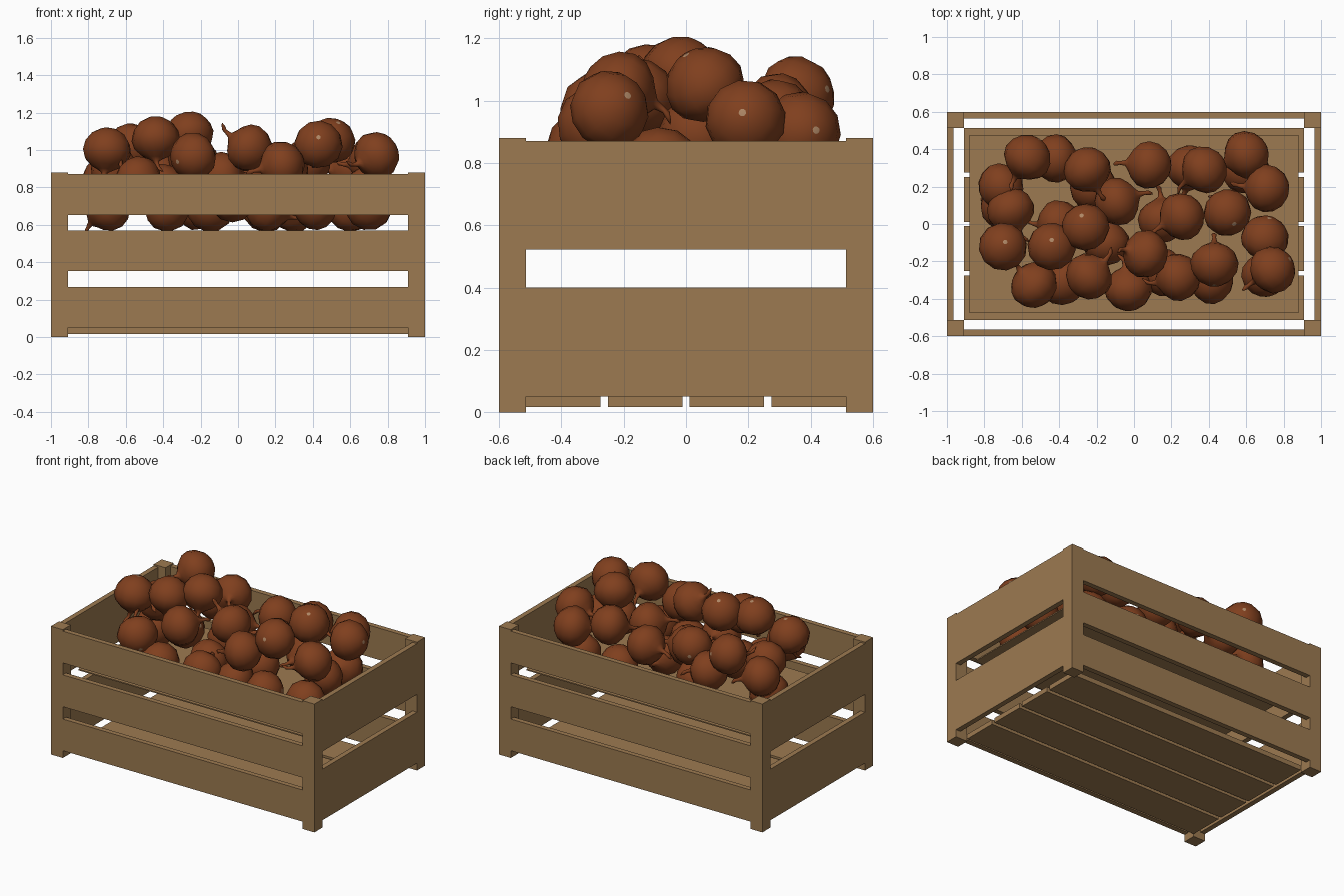
import bpy, bmesh, math, random
from mathutils import Vector, Matrix

if "Cube" in bpy.data.objects:
    bpy.data.objects.remove(bpy.data.objects["Cube"])

random.seed(4)


def mat(name, col):
    m = bpy.data.materials.new(name)
    m.diffuse_color = (*col, 1)
    m.use_nodes = True
    m.node_tree.nodes["Principled BSDF"].inputs["Base Color"].default_value = m.diffuse_color
    return m


wood = mat("crate wood", (0.335, 0.195, 0.082))
skin = mat("onion skin", (0.215, 0.050, 0.013))
root = mat("onion root", (0.42, 0.24, 0.13))


def box(name, x0, x1, y0, y1, z0, z1):
    bm = bmesh.new()
    bmesh.ops.create_cube(bm, size=1)
    for v in bm.verts:
        v.co = ((x0 + x1) / 2 + v.co.x * (x1 - x0),
                (y0 + y1) / 2 + v.co.y * (y1 - y0),
                (z0 + z1) / 2 + v.co.z * (z1 - z0))
    me = bpy.data.meshes.new(name)
    bm.to_mesh(me)
    bm.free()
    me.materials.append(wood)
    ob = bpy.data.objects.new(name, me)
    bpy.context.collection.objects.link(ob)
    return ob


# corner posts
for sx in (-1, 1):
    for sy in (-1, 1):
        xs, ys = sorted((sx * 0.91, sx)), sorted((sy * 0.513, sy * 0.6))
        box("corner_post", *xs, *ys, 0, 0.88)

# long wall slats, front and back
for s in (-1, 1):
    ys = sorted((s * 0.565, s * 0.6))
    for z0, z1 in ((0.05, 0.267), (0.352, 0.57), (0.652, 0.87)):
        box("long_slat", -0.91, 0.91, *ys, z0, z1)

# end wall slats, left and right
for s in (-1, 1):
    xs = sorted((s * 0.965, s))
    for z0, z1 in ((0.05, 0.40), (0.522, 0.87)):
        box("end_slat", *xs, -0.513, 0.513, z0, z1)

# floor boards and the raised tray that carries the onions
for y0, y1 in ((-0.513, -0.275), (-0.25, -0.012), (0.012, 0.25), (0.275, 0.513)):
    box("floor_board", -0.91, 0.91, y0, y1, 0.017, 0.05)
box("raised_tray", -0.88, 0.88, -0.475, 0.475, 0.562, 0.57)


# onion: lathed bulb with a bent dry stem, rows are (height, radius, sideways bend)
PROFILE = [(-0.119, 0.012, 0), (-0.112, 0.045, 0), (-0.085, 0.090, 0),
           (-0.04, 0.121, 0), (0.01, 0.130, 0), (0.055, 0.115, 0),
           (0.090, 0.078, 0), (0.110, 0.040, 0), (0.126, 0.016, 0.003),
           (0.155, 0.010, 0.012), (0.175, 0.014, 0.025), (0.19, 0.005, 0.045)]
SIDES = 12
bm = bmesh.new()
rings = []
for z, r, b in PROFILE:
    rings.append([bm.verts.new((b + r * math.cos(2 * math.pi * i / SIDES),
                                r * math.sin(2 * math.pi * i / SIDES), z))
                  for i in range(SIDES)])
for a, b in zip(rings, rings[1:]):
    for i in range(SIDES):
        j = (i + 1) % SIDES
        bm.faces.new((a[i], a[j], b[j], b[i]))
bm.faces.new(rings[0][::-1]).material_index = 1
bm.faces.new(rings[-1])
for f in bm.faces:
    f.smooth = True
onion_mesh = bpy.data.meshes.new("onion")
bm.to_mesh(onion_mesh)
bm.free()
onion_mesh.materials.append(skin)
onion_mesh.materials.append(root)


def onion(x, y, z, d=None):
    if d is None:
        a = random.uniform(0, 2 * math.pi)
        # stems of the outer onions lean back towards the heap
        d = (math.cos(a) - 0.8 * x, math.sin(a) - 1.6 * y, random.uniform(-0.4, 0.4))
    ob = bpy.data.objects.new("onion", onion_mesh)
    q = Vector(d).normalized().to_track_quat('Z', 'Y').to_matrix().to_4x4()
    spin = Matrix.Rotation(random.uniform(0, 6.28), 4, 'Z')
    ob.matrix_world = Matrix.Translation((x, y, z)) @ q @ spin
    bpy.context.collection.objects.link(ob)


# upper heap with known stem directions
onion(-0.70, -0.12, 1.00, (-0.1, -0.2, -1))
onion(-0.44, -0.12, 1.06, (0.0, -0.3, -1))
onion(-0.26, -0.015, 1.085, (0.2, -0.6, -1))
onion(0.06, -0.16, 1.01, (-0.8, 0.2, 0.5))
onion(0.50, 0.06, 1.05, (-0.3, 0.5, -0.8))
onion(-0.535, -0.325, 0.84, (-0.6, 0.6, 0.4))
onion(-0.03, -0.345, 0.74, (-0.1, 1, 0.3))
onion(0.08, 0.315, 0.89, (-1, 0.1, 0))
onion(0.43, -0.215, 1.03, (0, 0.9, -0.3))
onion(0.74, -0.245, 0.97, (-0.8, -0.5, -0.4))

# rest of the heap
for p in ((-0.57, 0.355, 1.015), (-0.42, 0.35, 0.86), (-0.25, 0.29, 0.96),
          (-0.71, 0.20, 0.84), (-0.66, 0.075, 0.89), (-0.09, 0.12, 0.86),
          (-0.40, 0.0, 0.80), (-0.24, -0.28, 0.965), (0.375, 0.29, 0.94),
          (0.255, 0.04, 0.89), (0.60, 0.37, 0.90), (0.71, 0.19, 0.94),
          (0.70, -0.075, 0.79), (0.235, -0.285, 0.92)):
    onion(*p)

# bottom layer resting on the tray
for p in ((-0.38, -0.31, 0.69), (0.70, -0.27, 0.70), (0.41, -0.30, 0.70),
          (0.30, 0.30, 0.69), (-0.22, 0.20, 0.70), (-0.15, -0.10, 0.69),
          (0.15, 0.02, 0.69), (-0.70, 0.10, 0.69), (0.60, 0.28, 0.69),
          (0.16, -0.26, 0.69)):
    onion(*p)
